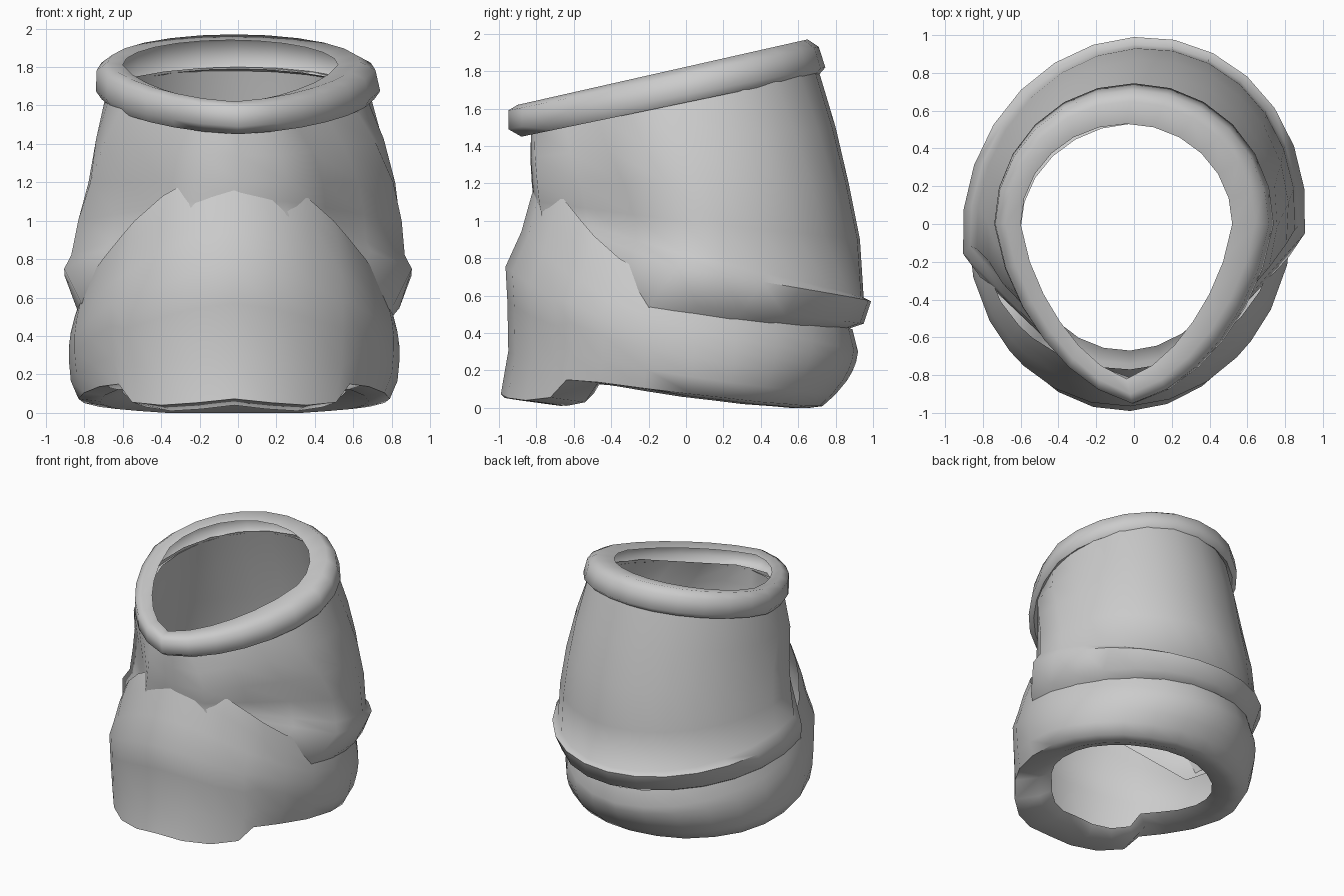
import bpy
from math import sin, cos, radians, pi

if "Cube" in bpy.data.objects:
    bpy.data.objects.remove(bpy.data.objects["Cube"])


def loft(name, half_rings, shifts, shear=0.0, sharp=50):
    """Skin half rings (back to front, x >= 0) after mirroring them in x."""
    rings = []
    for h, dx in zip(half_rings, shifts):
        full = h + [(-x, y, z) for x, y, z in h[-2:0:-1]]
        rings.append([(x + dx, y + shear * x, z) for x, y, z in full])
    n = len(rings[0])
    verts = [p for r in rings for p in r]
    faces = []
    for i in range(len(rings) - 1):
        a, b = i * n, (i + 1) * n
        for j in range(n):
            k = (j + 1) % n
            faces.append((a + j, b + j, b + k, a + k))
    mesh = bpy.data.meshes.new(name)
    mesh.from_pydata(verts, [], faces)
    mesh.update()
    obj = bpy.data.objects.new(name, mesh)
    bpy.context.collection.objects.link(obj)
    bpy.ops.object.select_all(action='DESELECT')
    obj.select_set(True)
    bpy.context.view_layer.objects.active = obj
    bpy.ops.object.shade_smooth_by_angle(angle=radians(sharp))
    return obj


def oval(w, yb, yf, angles, point=0.0):
    """Half oval from back to front, optionally pointed in front."""
    pts = []
    for a in angles:
        t = radians(a)
        k = 1 - point * sin(2 * (t - pi / 2)) if a > 90 else 1
        pts.append((w * sin(t) * k if 0 < a < 180 else 0.0,
                    (yb if a < 90 else -yf) * cos(t) * k))
    return pts


# Upper shell: round back to a side ridge, flat chamfer to a narrow front strip
def shell_ring(w, yb, ridge, fw, yf, zb, zr, zf):
    pts = []
    ca = cos(radians(ridge))
    for i in range(8):
        t = radians(ridge * i / 7)
        pts.append((w * sin(t), yb * cos(t),
                    zr + (zb - zr) * (cos(t) - ca) / (1 - ca)))
    rx, ry, _ = pts[-1]
    for s in (0.33, 0.67, 1.0):
        pts.append((rx + (fw - rx) * s, ry + (yf - ry) * s, zr + (zf - zr) * s))
    pts.append((0.0, yf - 0.01, zf))
    return pts


loft("upper_shell", [shell_ring(*r) for r in (
    (.79, .86, 108, .28, -.78, .42, .50, .98),
    (.84, .95, 104, .27, -.78, .45, .57, 1.0),
    (.91, .99, 96, .26, -.79, .57, .75, 1.03),
    (.87, .95, 94, .25, -.79, .59, .82, 1.05),
    (.845, .93, 95, .25, -.80, .90, 1.00, 1.10),
    (.80, .87, 100, .24, -.81, 1.20, 1.20, 1.20),
    (.75, .80, 110, .21, -.82, 1.50, 1.41, 1.34),
    (.685, .71, 119, .13, -.82, 1.80, 1.60, 1.49))],
    (0, 0, 0, 0, .01, .02, .01, 0), shear=.06, sharp=62)

# Lower shell: rolled band at the back, rising to a full belly in front
turn = [0, 15, 30, 45, 60, 75, 90, 105, 120, 132, 139, 152, 166, 180]
base = [0, 0, 0, .01, .02, .04, .06, .09, .12, .13, .03, .01, .02, .04]
top = [.30, .31, .33, .36, .40, .44, .50, .57, .68, .80, .88, 1.01, 1.11, 1.14]


def lower_ring(f, w, yb, yf, dz):
    return [(x, y, b + f * (t - b) + dz)
            for (x, y), b, t in zip(oval(w, yb, yf, turn), base, top)]


loft("lower_shell", [lower_ring(*r) for r in (
    (0, .58, .53, -.67, .05),
    (0, .70, .66, -.74, 0),
    (.03, .81, .73, -.99, 0),
    (.24, .85, .80, -.95, 0),
    (.48, .86, .86, -.955, 0),
    (.65, .86, .89, -.965, 0),
    (.82, .85, .91, -.88, 0),
    (1, .83, .92, -.825, 0),
    (1, .79, .89, -.77, .12))], [-.02] * 9, shear=.04, sharp=62)


# Collar: tilted thick rim with a slightly pointed front
def collar_ring(w, yb, yf, zf, zb, point):
    return [(x, y, zf + (zb - zf) * (y - yf) / (yb - yf))
            for x, y in oval(w, yb, yf, range(0, 181, 15), point)]


loft("collar", [collar_ring(*r) for r in (
    (.665, .69, -.82, 1.48, 1.79, .08),
    (.71, .71, -.88, 1.45, 1.78, .08),
    (.74, .745, -.95, 1.49, 1.82, .09),
    (.725, .71, -.95, 1.59, 1.93, .09),
    (.66, .65, -.90, 1.62, 1.97, .10),
    (.56, .53, -.82, 1.61, 1.94, .11))],
    (0, 0, 0, -.01, -.02, -.04), sharp=62)
